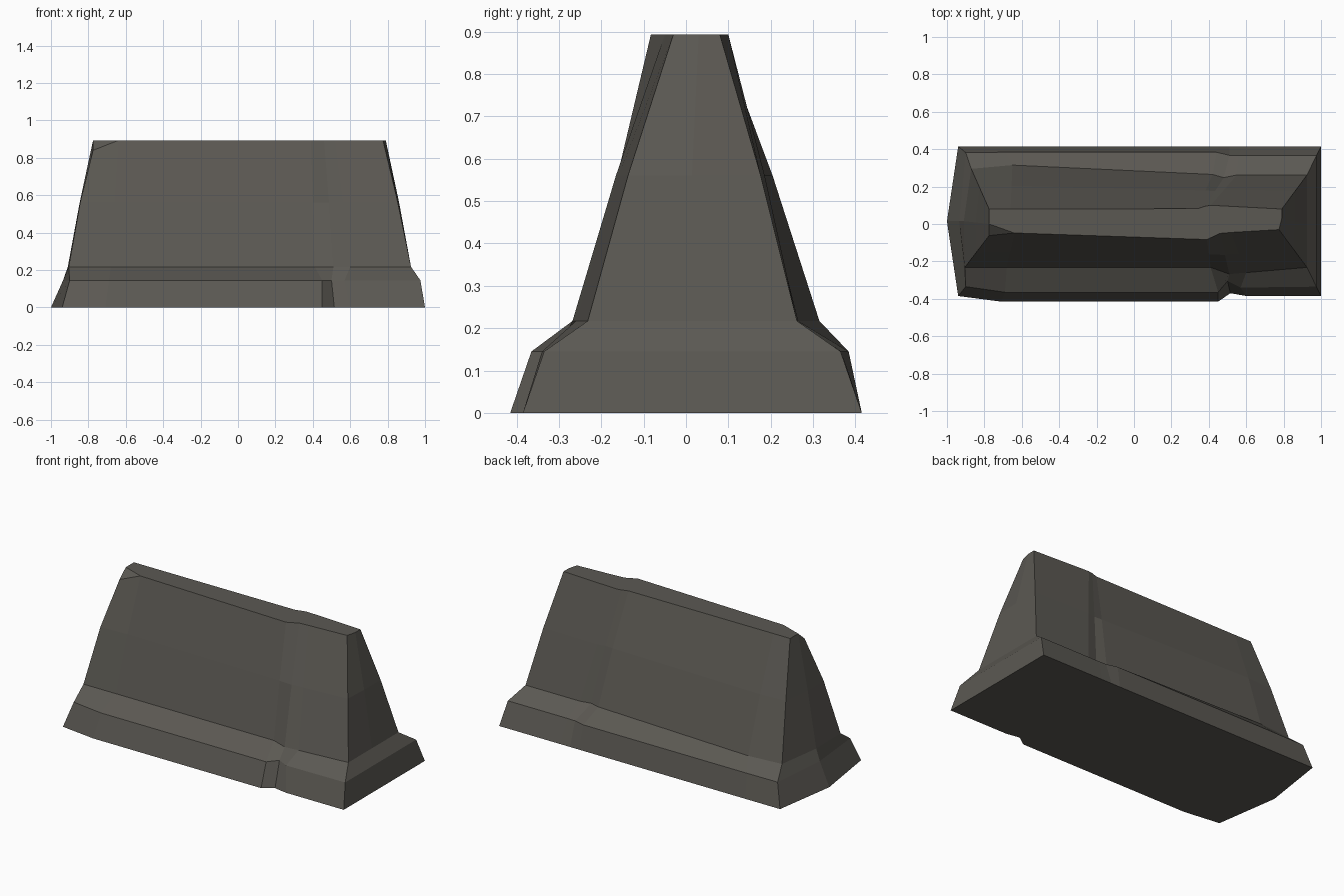
import bpy
import bmesh

if "Cube" in bpy.data.objects:
    bpy.data.objects.remove(bpy.data.objects["Cube"])

# Outline columns, counter-clockwise: (x, y) at floor, kerb, ledge and crown
LEVELS = [0.0, 0.145, 0.217, 0.56, 0.893]
COLUMNS = [
    # front side, left to right, with the worn notch
    [(-.94, -.385), (-.90, -.335), (-.905, -.232), (-.775, -.062)],
    [(-.71, -.415), (-.69, -.365), (-.68, -.232), (-.64, -.048)],
    [(.45, -.415), (.45, -.365), (.41, -.232), (.39, -.083)],
    [(.515, -.37), (.50, -.305), (.51, -.268), (.46, -.05)],
    [(.60, -.385), (.57, -.34), (.60, -.26), (.52, -.045)],
    [(1, -.385), (.975, -.335), (.925, -.232), (.775, -.03)],
    # right end
    [(1, .0), (.975, .0), (.925, .0), (.79, .03)],
    # back side, right to left
    [(1, .415), (.975, .365), (.925, .262), (.79, .08)],
    [(.58, .415), (.56, .365), (.55, .262), (.41, .10)],
    [(.51, .415), (.51, .367), (.48, .248), (.38, .095)],
    [(.45, .415), (.44, .384), (.42, .265), (.34, .082)],
    [(-.70, .415), (-.69, .384), (-.65, .315), (-.66, .08)],
    [(-.94, .415), (-.90, .382), (-.87, .295), (-.775, .08)],
    # left end
    [(-1, .015), (-.935, .015), (-.91, .015), (-.775, .0)],
]

stone = bpy.data.materials.new("weathered grey stone")
stone.diffuse_color = (0.105, 0.099, 0.086, 1)
stone.use_nodes = True
stone.node_tree.nodes["Principled BSDF"].inputs["Base Color"].default_value = stone.diffuse_color

# Barrier body: stacked rings joined by faces
bm = bmesh.new()
rings = [[] for _ in LEVELS]
for i, col in enumerate(COLUMNS):
    ledge, crown = col[2], col[3]
    middle = tuple(a * 0.53 + b * 0.47 for a, b in zip(ledge, crown))
    points = [col[0], col[1], ledge, middle, crown]
    for k, (x, y) in enumerate(points):
        z = LEVELS[k]
        if i == 0 and k == 4:      # chipped front left corner
            z = 0.84
        rings[k].append(bm.verts.new((x, y, z)))

n = len(COLUMNS)
for low, high in zip(rings, rings[1:]):
    for i in range(n):
        j = (i + 1) % n
        bm.faces.new((low[i], low[j], high[j], high[i]))

# Floor, crown and the small chip facet
bm.faces.new(rings[0][::-1])
top = rings[-1]
bm.faces.new(top[1:])
bm.faces.new((top[0], top[1], top[-1]))
bmesh.ops.recalc_face_normals(bm, faces=bm.faces)

mesh = bpy.data.meshes.new("barrier_block")
bm.to_mesh(mesh)
bm.free()
mesh.materials.append(stone)
block = bpy.data.objects.new("barrier_block", mesh)
bpy.context.collection.objects.link(block)
